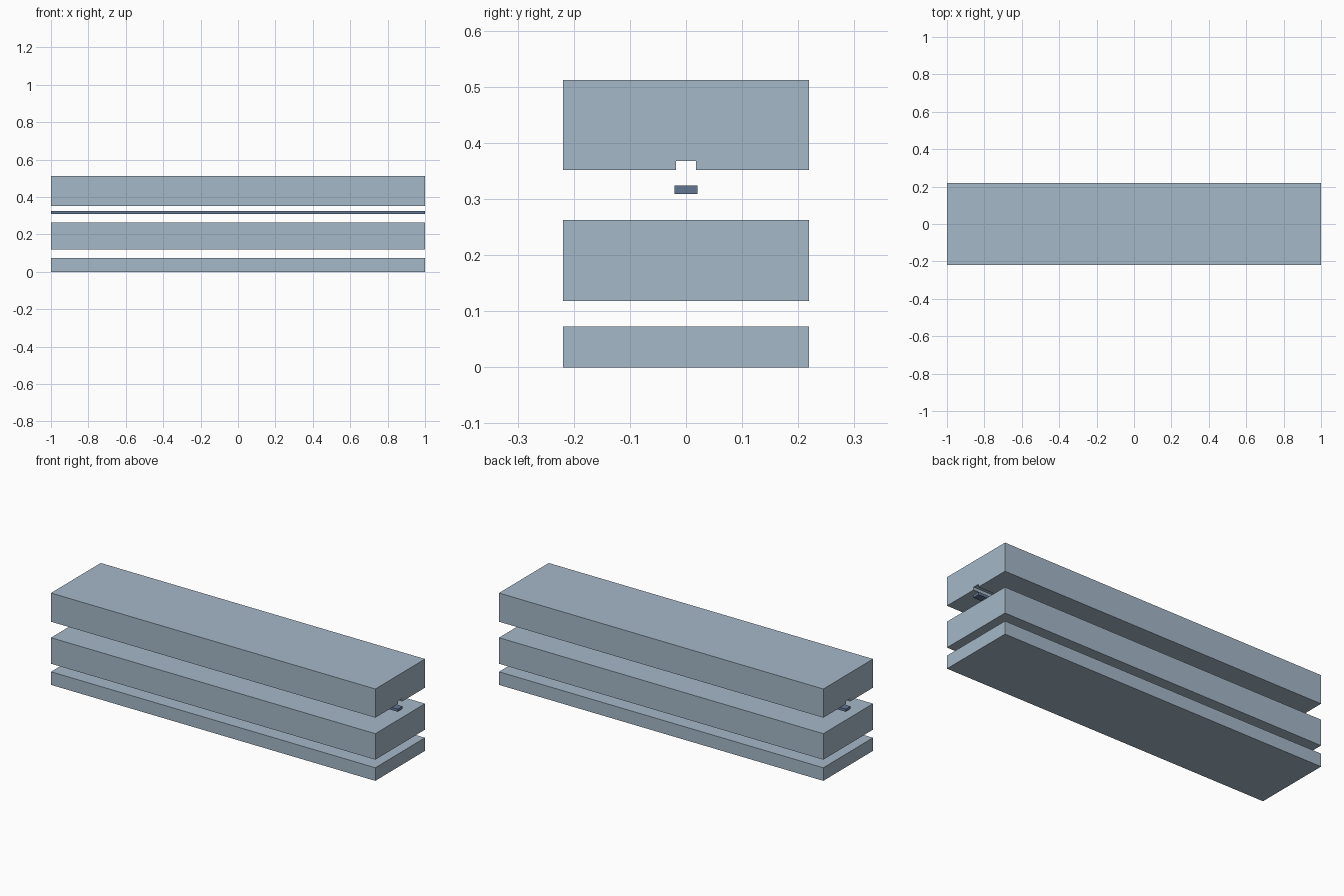
import bpy
import bmesh

cube = bpy.data.objects.get("Cube")
if cube:
    bpy.data.objects.remove(cube, do_unlink=True)


def material(name, rgb):
    m = bpy.data.materials.new(name)
    m.use_nodes = True
    m.diffuse_color = (*rgb, 1)
    m.node_tree.nodes["Principled BSDF"].inputs["Base Color"].default_value = (*rgb, 1)
    return m


def extrude_profile(name, profile, mat):
    """Sweep a (y, z) outline along the full length in x."""
    bm = bmesh.new()
    face = bm.faces.new([bm.verts.new((-1, y, z)) for y, z in profile])
    result = bmesh.ops.extrude_face_region(bm, geom=[face])
    verts = [v for v in result["geom"] if isinstance(v, bmesh.types.BMVert)]
    bmesh.ops.translate(bm, verts=verts, vec=(2, 0, 0))
    bmesh.ops.recalc_face_normals(bm, faces=bm.faces)
    mesh = bpy.data.meshes.new(name)
    bm.to_mesh(mesh)
    bm.free()
    mesh.materials.append(mat)
    obj = bpy.data.objects.new(name, mesh)
    bpy.context.collection.objects.link(obj)
    return obj


def rectangle(half_width, low, high):
    return [(-half_width, low), (half_width, low),
            (half_width, high), (-half_width, high)]


slab_blue = material("pale blue grey", (0.376, 0.479, 0.578))
strip_blue = material("slate blue", (0.12, 0.18, 0.29))

half_depth = 0.219
groove = 0.018

# Plain lower slabs
extrude_profile("bottom_slab", rectangle(half_depth, 0, 0.073), slab_blue)
extrude_profile("middle_slab", rectangle(half_depth, 0.118, 0.263), slab_blue)

# Narrow strip floating below the groove
extrude_profile("centre_strip", rectangle(0.0205, 0.309, 0.324), strip_blue)

# Top slab with a groove along its underside
low, roof, high = 0.352, 0.368, 0.512
right_half = [(groove, roof), (groove, low), (half_depth, low), (half_depth, high)]
left_half = [(-y, z) for y, z in reversed(right_half)]
extrude_profile("top_slab", right_half + left_half, slab_blue)
